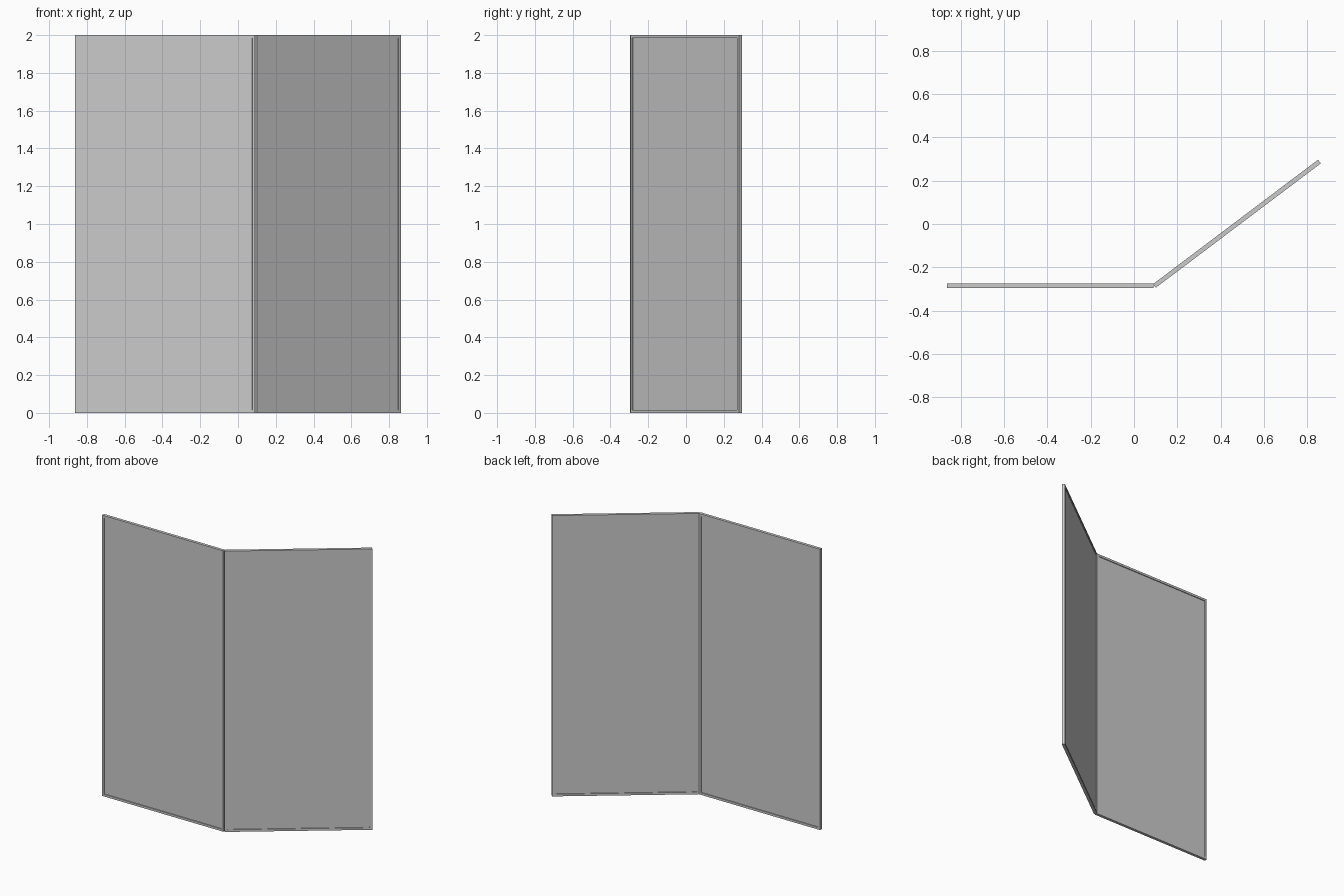
import bpy, bmesh, math
from mathutils import Matrix

if "Cube" in bpy.data.objects:
    bpy.data.objects.remove(bpy.data.objects["Cube"])

LENGTH, HEIGHT, THICK = 0.954, 2.0, 0.021
BORDER, RECESS = 0.022, 0.006

def screen_panel(name, start, angle):
    # Solid slab running along local x, with a recessed field on both faces
    bm = bmesh.new()
    bmesh.ops.create_cube(bm, size=1)
    bmesh.ops.scale(bm, vec=(LENGTH, THICK, HEIGHT), verts=bm.verts)
    bmesh.ops.translate(bm, vec=(LENGTH / 2, 0, HEIGHT / 2), verts=bm.verts)
    bm.normal_update()
    faces = [f for f in bm.faces if abs(f.normal.y) > 0.9]
    # Frame border, then a straight-walled recess
    bmesh.ops.inset_individual(bm, faces=faces, thickness=BORDER)
    bmesh.ops.inset_individual(bm, faces=faces, thickness=0.0002, depth=-RECESS)
    bmesh.ops.recalc_face_normals(bm, faces=bm.faces)
    mesh = bpy.data.meshes.new(name)
    bm.to_mesh(mesh)
    bm.free()
    obj = bpy.data.objects.new(name, mesh)
    obj.matrix_world = Matrix.Translation((*start, 0)) @ Matrix.Rotation(angle, 4, 'Z')
    bpy.context.collection.objects.link(obj)
    return obj

# Two hinged leaves of the folding screen
screen_panel("left_screen_panel", (-0.863, -0.2855), 0)
screen_panel("right_screen_panel", (0.094, -0.286), math.radians(37))
